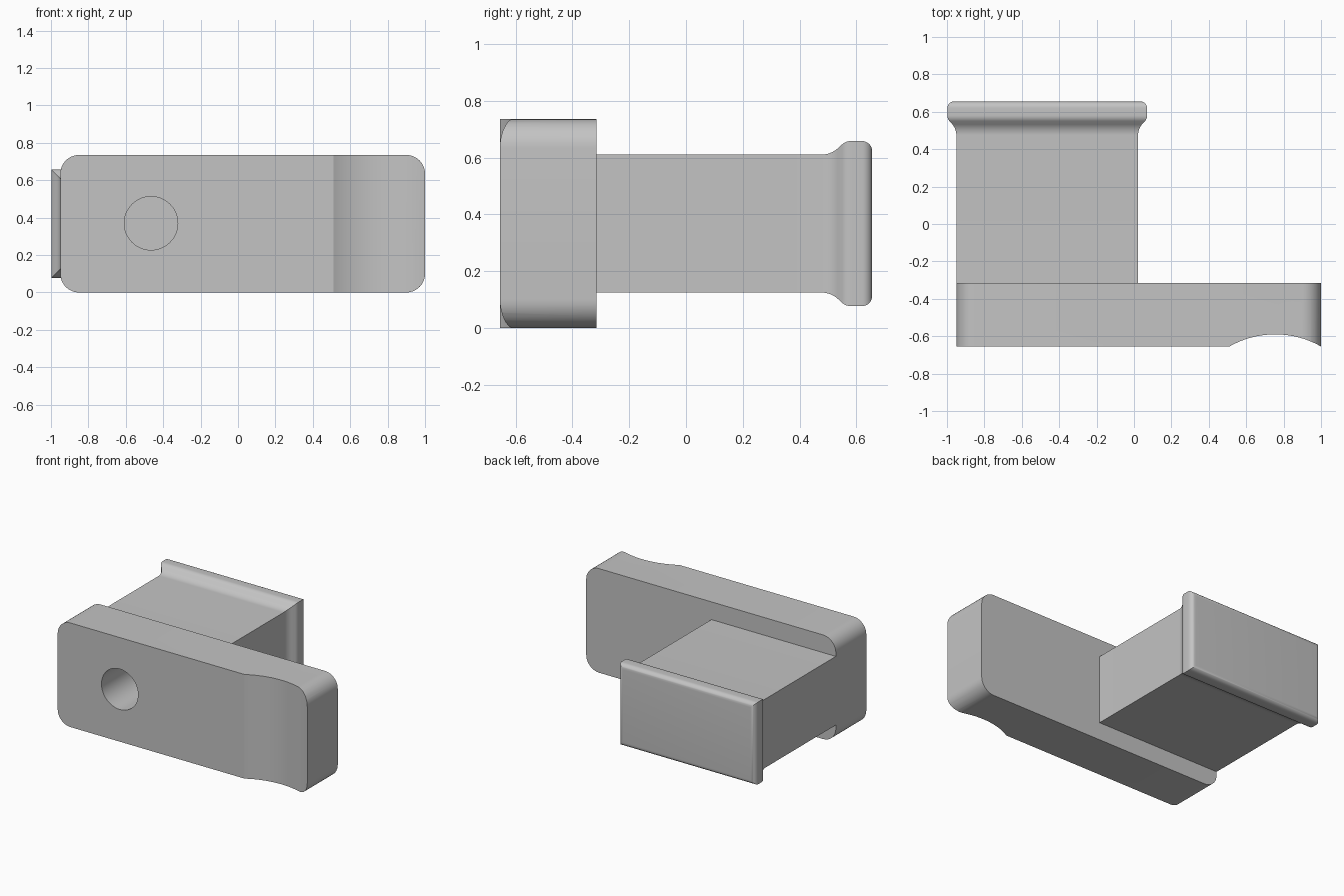
import bpy, bmesh
from math import sin, cos, pi, radians

cube = bpy.data.objects.get("Cube")
if cube:
    bpy.data.objects.remove(cube, do_unlink=True)

grey = bpy.data.materials.new("plain grey")
grey.use_nodes = True
colour = (0.55, 0.55, 0.55, 1)
grey.diffuse_color = colour
grey.node_tree.nodes["Principled BSDF"].inputs["Base Color"].default_value = colour


def loft(name, rings):
    """Skin a list of equal-length point rings and cap both ends."""
    bm = bmesh.new()
    loops = [[bm.verts.new(p) for p in ring] for ring in rings]
    n = len(loops[0])
    for a, b in zip(loops, loops[1:]):
        for i in range(n):
            j = (i + 1) % n
            bm.faces.new((a[i], a[j], b[j], b[i]))
    bm.faces.new(loops[0])
    bm.faces.new(loops[-1])
    bmesh.ops.recalc_face_normals(bm, faces=bm.faces)
    mesh = bpy.data.meshes.new(name)
    bm.to_mesh(mesh)
    bm.free()
    mesh.materials.append(grey)
    obj = bpy.data.objects.new(name, mesh)
    bpy.context.collection.objects.link(obj)
    return obj


def activate(obj):
    bpy.ops.object.select_all(action='DESELECT')
    obj.select_set(True)
    bpy.context.view_layer.objects.active = obj


def cut(obj, cutter):
    mod = obj.modifiers.new("cut", 'BOOLEAN')
    mod.operation = 'DIFFERENCE'
    mod.solver = 'EXACT'
    mod.object = cutter
    activate(obj)
    bpy.ops.object.modifier_apply(modifier=mod.name)


def circle(cx, cy, r, n):
    return [(cx + r * cos(2 * pi * i / n), cy + r * sin(2 * pi * i / n)) for i in range(n)]


# Front plate: rounded rectangle run along y
x0, x1, height, r = -0.95, 1.0, 0.735, 0.1
corners = [(x1 - r, height - r), (x0 + r, height - r), (x0 + r, r), (x1 - r, r)]
outline = []
for k, (cx, cz) in enumerate(corners):
    for i in range(11):
        a = pi / 2 * (k + i / 10)
        outline.append((cx + r * cos(a), cz + r * sin(a)))
plate = loft("front_plate", [[(x, y, z) for x, z in outline] for y in (-0.655, -0.315)])

# Rear block with a flared, rounded rim: offset profile as (outward, y)
profile = [(0, -0.315)]
steep = radians(40)
for i in range(9):
    a = steep * i / 8
    profile.append((0.09 * (1 - cos(a)), 0.475 + 0.09 * sin(a)))
for i in range(7):
    a = steep * (1 - i / 6)
    profile.append((0.048 - 0.045 * (1 - cos(a)), 0.58 - 0.045 * sin(a)))
for i in range(9):
    a = pi / 2 * i / 8
    profile.append((0.013 + 0.035 * cos(a), 0.62 + 0.035 * sin(a)))


def rectangle(d, y):
    left, right, low, high = -0.95 - d, 0.022 + d, 0.125 - d, 0.61 + d
    return [(left, y, low), (right, y, low), (right, y, high), (left, y, high)]


block = loft("rear_block", [rectangle(d, y) for d, y in profile])

# Shallow finger scoop and blind round hole
scoop = loft("scoop_cutter", [[(x, y, z) for x, y in circle(0.755, -1.084, 0.494, 128)]
                              for z in (-0.2, 1.0)])
hole = loft("hole_cutter", [[(x, y, z) for x, z in circle(-0.465, 0.37, 0.143, 48)]
                            for y in (-0.9, 0.0)])
cut(plate, scoop)
cut(plate, hole)
cut(block, hole)
for cutter in (scoop, hole):
    bpy.data.objects.remove(cutter, do_unlink=True)

for part in (plate, block):
    activate(part)
    bpy.ops.object.shade_smooth_by_angle(angle=radians(25))
